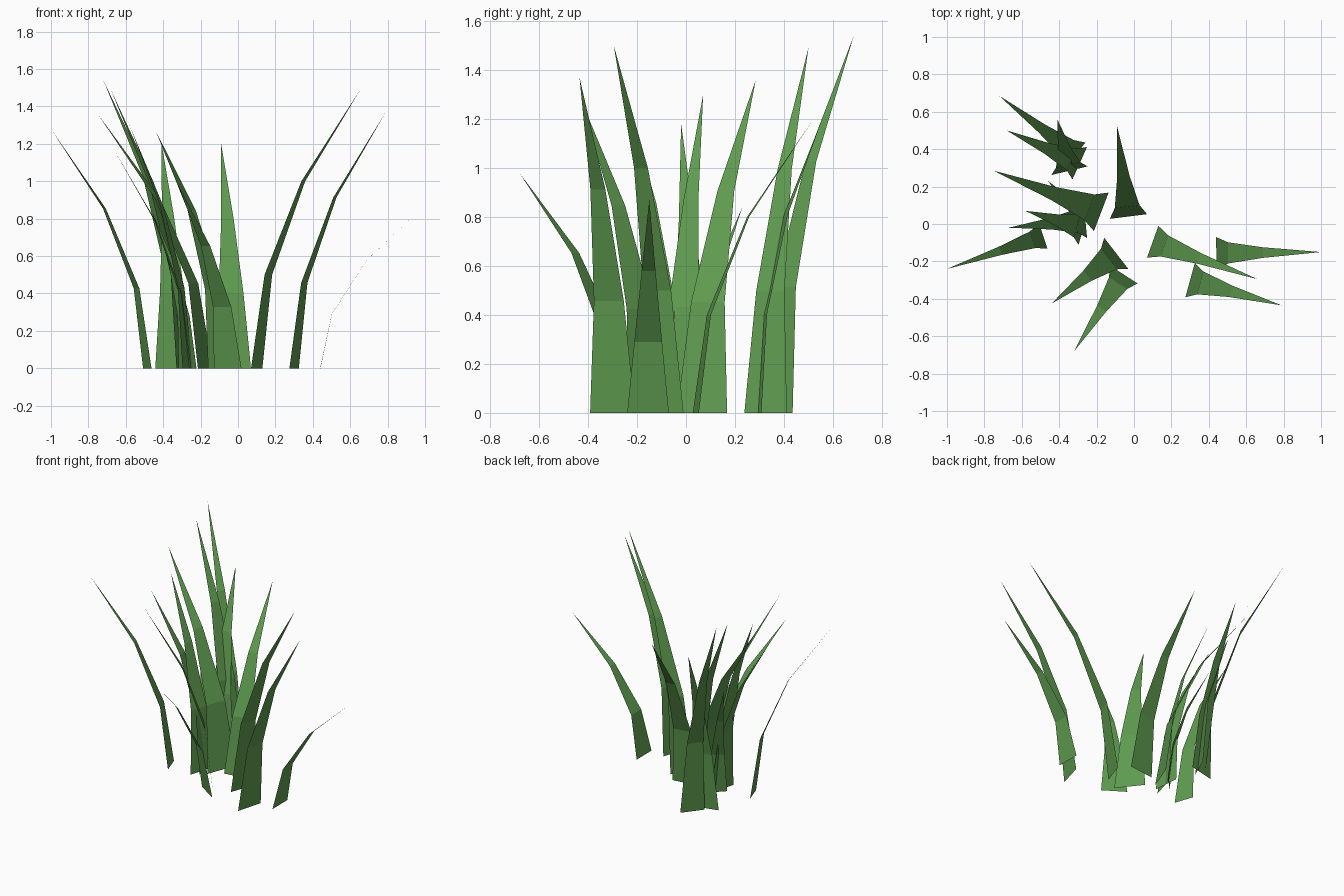
import bpy
from mathutils import Vector

# Remove the default cube
cube = bpy.data.objects.get("Cube")
if cube:
    bpy.data.objects.remove(cube, do_unlink=True)

# One leaf colour for the whole tuft
leaf = bpy.data.materials.new("leaf green")
leaf.use_nodes = True
leaf_colour = (0.115, 0.33, 0.08, 1)
leaf.diffuse_color = leaf_colour
shader = next(n for n in leaf.node_tree.nodes if n.type == "BSDF_PRINCIPLED")
shader.inputs["Base Color"].default_value = leaf_colour
shader.inputs["Roughness"].default_value = 0.8

SEGMENTS = 3


def make_blade(name, root, tip, width):
    """Flat leaf: tapers evenly to a point and bends outward as it rises."""
    root = Vector((*root, 0))
    tip = Vector(tip)
    lean = Vector((tip.x - root.x, tip.y - root.y, 0))
    side = Vector((-lean.y, lean.x, 0)).normalized() * width / 2

    verts, faces = [], []
    for row in range(SEGMENTS):
        t = row / SEGMENTS
        centre = root + lean * t ** 2
        centre.z = tip.z * t
        verts += [centre - side * (1 - t), centre + side * (1 - t)]
    verts.append(tip)

    # Quads up the leaf, closed by a triangle at the point
    for row in range(SEGMENTS - 1):
        a = row * 2
        faces.append((a, a + 1, a + 3, a + 2))
    last = len(verts) - 1
    faces.append((last - 2, last - 1, last))

    mesh = bpy.data.meshes.new(name)
    mesh.from_pydata(verts, [], faces)
    mesh.materials.append(leaf)
    blade = bpy.data.objects.new(name, mesh)
    bpy.context.collection.objects.link(blade)
    return blade


# Each leaf: root position, tip position, root width
blades = {
    "right_side_low": ((-.485, -.065), (-1, -.24, 1.28), .14),
    "left_side_tall": ((.1, -.095), (.66, -.295, 1.5), .18),
    "left_side_front": ((.3, -.3), (.79, -.435, 1.37), .19),
    "left_side_low": ((.44, -.155), (1, -.15, .87), .17),
    "front_tall": ((-.095, -.157), (-.44, -.425, 1.27), .21),
    "front_short": ((-.055, -.27), (-.32, -.68, .98), .175),
    "back_middle": ((-.03, .04), (-.09, .52, 1.2), .2),
    "right_wide": ((-.175, .065), (-.75, .285, 1.36), .22),
    "back_tallest": ((-.31, .37), (-.72, .685, 1.54), .165),
    "back_right": ((-.29, .325), (-.68, .5, 1.49), .19),
    "back_upright": ((-.345, .285), (-.41, .56, 1.21), .2),
    "inner_tall": ((-.27, -.02), (-.58, .07, 1.3), .19),
    "inner_right": ((-.26, .02), (-.67, -.02, 1.18), .19),
    "inner_short": ((-.27, .037), (-.46, .23, .84), .135),
}
for place, (root, tip, width) in blades.items():
    make_blade("grass_blade_" + place, root, tip, width)
